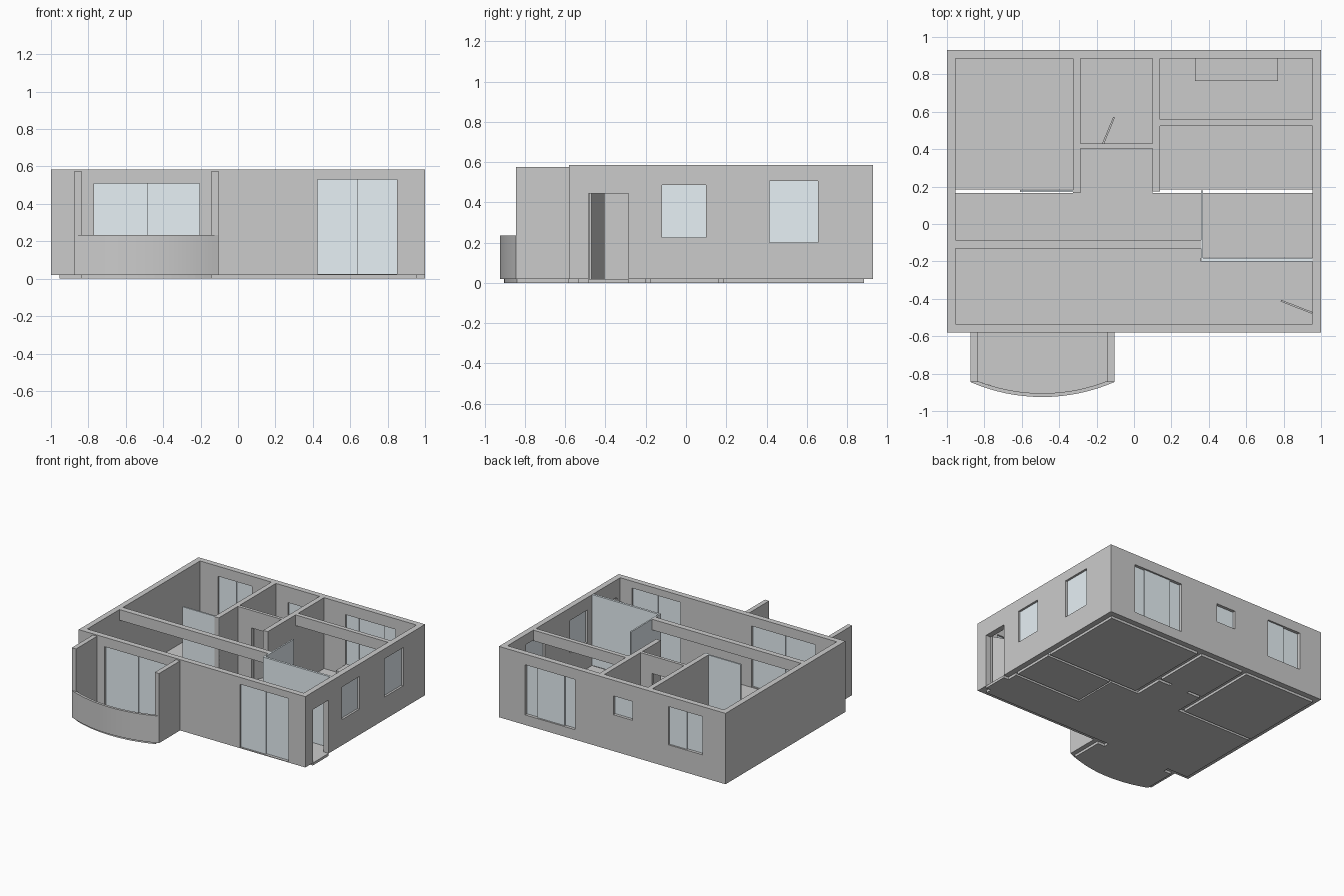
import bpy, math

if "Cube" in bpy.data.objects:
    bpy.data.objects.remove(bpy.data.objects["Cube"])

glass = bpy.data.materials.new("glass")
glass.diffuse_color = (0.80, 0.88, 0.92, 1)
glass.use_nodes = True
glass.node_tree.nodes["Principled BSDF"].inputs["Base Color"].default_value = glass.diffuse_color

Z0, Z1 = 0.02, 0.585          # wall base and wall top
X0, X1, Y0, Y1 = -0.955, 0.955, -0.535, 0.885   # inner faces of outer walls


def box(name, x, y, z=(Z0, Z1), mat=None):
    """Axis-aligned box from (min, max) ranges."""
    v = [(a, b, c) for a in x for b in y for c in z]
    f = [(0, 1, 3, 2), (4, 6, 7, 5), (0, 4, 5, 1), (2, 3, 7, 6), (0, 2, 6, 4), (1, 5, 7, 3)]
    me = bpy.data.meshes.new(name)
    me.from_pydata(v, [], f)
    ob = bpy.data.objects.new(name, me)
    bpy.context.collection.objects.link(ob)
    if mat:
        me.materials.append(mat)
    return ob


def cut(ob, x, y, z):
    """Cut a box-shaped opening and discard the cutter."""
    c = box("cutter", x, y, z)
    m = ob.modifiers.new("opening", 'BOOLEAN')
    m.operation, m.solver, m.object = 'DIFFERENCE', 'EXACT', c
    bpy.context.view_layer.objects.active = ob
    bpy.ops.object.modifier_apply(modifier=m.name)
    bpy.data.objects.remove(c)


def prism(name, pts, z):
    """Extrude a plan outline (counter-clockwise) between two heights."""
    n = len(pts)
    v = [(px, py, h) for h in z for px, py in pts]
    f = [tuple(reversed(range(n))), tuple(range(n, 2 * n))]
    f += [(i, (i + 1) % n, n + (i + 1) % n, n + i) for i in range(n)]
    me = bpy.data.meshes.new(name)
    me.from_pydata(v, [], f)
    ob = bpy.data.objects.new(name, me)
    bpy.context.collection.objects.link(ob)
    return ob


# Outer wall shell
shell = box("outer_walls", (-1, 1), (-0.58, 0.93))
cut(shell, (X0, X1), (Y0, Y1), (-0.1, 1))

# Windows in front and back walls: x range, wall y, z range, pane split fractions
windows_y = [
    ("balcony_door", (-0.77, -0.205), -0.5575, (Z0 + 0.005, 0.51), (0, 0.5, 1)),
    ("front_sliding_door", (0.425, 0.85), -0.5575, (Z0 + 0.005, 0.53), (0, 0.5, 1)),
    ("back_large_window", (0.327, 0.77), 0.9075, (0.10, 0.50), (0, 0.24, 0.76, 1)),
    ("back_small_window", (-0.18, -0.01), 0.9075, (0.31, 0.46), (0, 1)),
    ("back_bedroom_window", (-0.797, -0.496), 0.9075, (0.20, 0.505), (0, 0.5, 1)),
]
for name, xr, y, zr, split in windows_y:
    cut(shell, xr, (y - 0.1, y + 0.1), zr)
    w = xr[1] - xr[0]
    for i in range(len(split) - 1):
        off = 0.005 if i % 2 else -0.005     # sliding panes on two tracks
        lap = 0.005 if len(split) > 2 else 0
        a = xr[0] + split[i] * w - (lap if i else 0)
        b = xr[0] + split[i + 1] * w + (lap if i < len(split) - 2 else 0)
        box(f"{name}_pane_{i}", (a, b), (y + off - 0.004, y + off + 0.004), zr, glass)

# Windows in the right wall
for name, yr, zr in [("right_front_window", (-0.12, 0.10), (0.225, 0.485)),
                     ("right_back_window", (0.415, 0.655), (0.20, 0.505))]:
    cut(shell, (0.9, 1.1), yr, zr)
    box(name, (0.973, 0.983), yr, zr, glass)

# Entrance opening
cut(shell, (0.9, 1.1), (-0.485, -0.285), (-0.1, 0.445))

# Interior full-height walls
box("bedroom_wall", (-0.325, -0.285), (0.165, Y1))
box("bathroom_side_wall", (0.10, 0.14), (0.175, Y1))
bath = box("bathroom_front_wall", (-0.285, 0.10), (0.405, 0.43))
cut(bath, (-0.165, 0.0), (0.3, 0.5), (-0.1, 0.445))

# Ceiling beams over open passages
box("living_room_beam", (X0, 0.36), (-0.13, -0.085), (0.50, Z1))
box("back_room_beam", (0.14, X1), (0.525, 0.56), (0.50, Z1))

# Thin partition panels
box("bedroom_sliding_panel", (-0.61, -0.285), (0.17, 0.183), mat=glass)
box("kitchen_front_panel", (0.36, X1), (-0.20, -0.182), mat=glass)
box("kitchen_side_panel", (0.358, 0.370), (-0.182, 0.18), mat=glass)

# Low window seat
box("window_seat", (0.327, 0.77), (0.765, Y1), (Z0, 0.10))


# Open door leaves swung about their hinges
def door(name, hinge, tip):
    dx, dy = tip[0] - hinge[0], tip[1] - hinge[1]
    length = math.hypot(dx, dy)
    ob = box(name, (0, length), (-0.005, 0.005), (Z0, 0.445))
    ob.location = (*hinge, 0)
    ob.rotation_euler.z = math.atan2(dy, dx)


door("entrance_door", (0.952, -0.475), (0.785, -0.41))
door("bathroom_door", (-0.165, 0.43), (-0.107, 0.57))

# Floor slabs, one per room, with gaps beneath the walls
for name, x, y in [
    ("bedroom_floor", (X0, -0.325), (0.185, Y1)),
    ("bathroom_floor", (-0.285, 0.10), (0.43, Y1)),
    ("bathroom_threshold", (-0.165, 0.0), (0.405, 0.43)),
    ("back_room_floor", (0.14, X1), (0.185, Y1)),
    ("hall_floor", (-0.285, 0.10), (0.165, 0.405)),
    ("middle_floor", (X0, 0.358), (-0.20, 0.165)),
    ("kitchen_floor", (0.37, X1), (-0.18, 0.165)),
    ("living_floor", (X0, X1), (Y0, -0.20)),
    ("entrance_threshold", (X1, 1.0), (-0.485, -0.285)),
    ("balcony_threshold", (-0.77, -0.205), (-0.58, Y0)),
]:
    box(name, x, y, (0, Z0))

# Balcony: side walls, bowed floor and bowed parapet
CX, HALF, EDGE, SAG = -0.49, 0.385, -0.845, 0.08
R = (HALF ** 2 + SAG ** 2) / (2 * SAG)
CY = EDGE - SAG + R


def arc(r, half, n=16):
    a = math.asin(half / r)
    return [(CX + r * math.sin(-a + 2 * a * i / n), CY - r * math.cos(-a + 2 * a * i / n))
            for i in range(n + 1)]


for side, x in (("left", (-0.875, -0.838)), ("right", (-0.142, -0.105))):
    box(f"balcony_{side}_wall", x, (EDGE, -0.58), (Z0, 0.575))
prism("balcony_floor", arc(R - 0.02, HALF - 0.037) + [(-0.142, -0.58), (-0.838, -0.58)], (0, Z0))
parapet = prism("balcony_parapet", arc(R, HALF) + arc(R - 0.02, HALF - 0.02)[::-1], (Z0, 0.235))
bpy.ops.object.select_all(action='DESELECT')
parapet.select_set(True)
bpy.context.view_layer.objects.active = parapet
bpy.ops.object.shade_smooth_by_angle(angle=math.radians(30))
